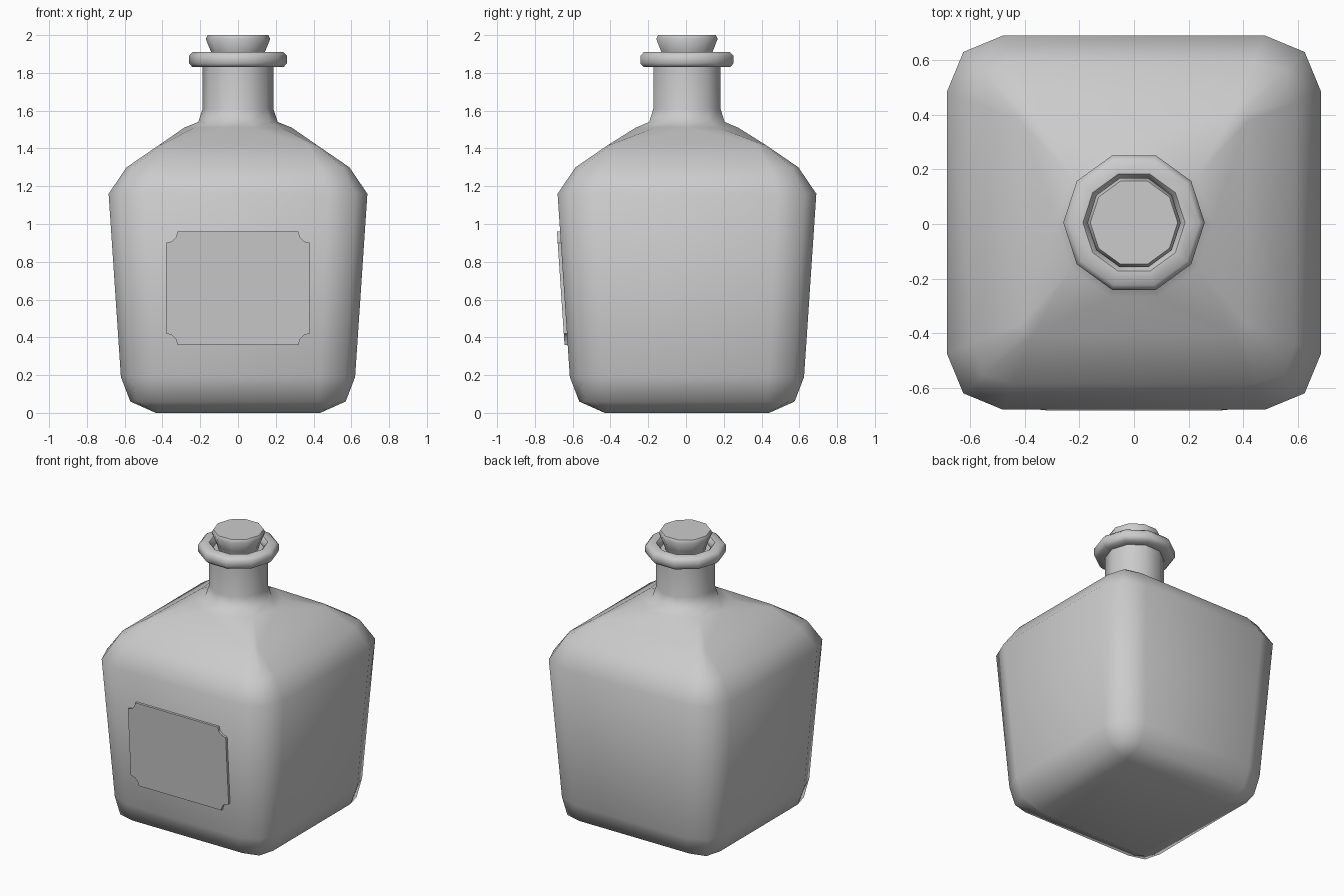
import bpy, bmesh
from math import sin, cos, pi, atan2

if "Cube" in bpy.data.objects:
    bpy.data.objects.remove(bpy.data.objects["Cube"])

CY = 0.005   # the bottle sits a hair behind centre to balance the label


def finish(bm, name, angle=50):
    bmesh.ops.recalc_face_normals(bm, faces=bm.faces)
    mesh = bpy.data.meshes.new(name)
    bm.to_mesh(mesh)
    bm.free()
    ob = bpy.data.objects.new(name, mesh)
    bpy.context.collection.objects.link(ob)
    bpy.ops.object.select_all(action='DESELECT')
    ob.select_set(True)
    bpy.context.view_layer.objects.active = ob
    bpy.ops.object.shade_smooth_by_angle(angle=angle * pi / 180)
    return ob


def ring(bm, pts, z):
    return [bm.verts.new((x, y + CY, z)) for x, y in pts]


def circle(r, n=10):
    return [(r * cos(2 * pi * i / n), r * sin(2 * pi * i / n)) for i in range(n)]


def rounded_square(half, mid, flat):
    # three points per corner, turned round the four corners
    pts = []
    for k in range(4):
        c, s = round(cos(k * pi / 2)), round(sin(k * pi / 2))
        for x, y in ((half, flat), (mid, mid), (flat, half)):
            pts.append((x * c - y * s, x * s + y * c))
    return pts


def skin(bm, rings, closed=False):
    pairs = list(zip(rings, rings[1:]))
    if closed:
        pairs.append((rings[-1], rings[0]))
    for a, b in pairs:
        n = len(a)
        for i in range(n):
            j = (i + 1) % n
            bm.faces.new((a[i], a[j], b[j], b[i]))


def zip_rings(bm, a, b):
    # joins two rings with different point counts, advancing by angle
    ang = lambda i, n, off: 2 * pi * i / n + off
    na, nb = len(a), len(b)
    aa = [atan2(v.co.y - CY, v.co.x) % (2 * pi) for v in a] 
    bb = [ang(i, nb, 0) for i in range(nb)]
    aa.append(aa[0] + 2 * pi)
    bb.append(2 * pi)
    i = j = 0
    while i < na or j < nb:
        if j >= nb or (i < na and aa[i + 1] + aa[i] <= bb[j + 1] + bb[j]):
            bm.faces.new((a[i], a[(i + 1) % na], b[j % nb]))
            i += 1
        else:
            bm.faces.new((a[i % na], b[(j + 1) % nb], b[j]))
            j += 1


# Square bottle body, shoulders and round neck
bm = bmesh.new()
sections = [  # z, half width, corner point, flat half length
    (0.0, 0.435, 0.43, 0.425),
    (0.06, 0.57, 0.54, 0.43),
    (0.19, 0.62, 0.565, 0.43),
    (1.16, 0.685, 0.625, 0.48),
    (1.30, 0.59, 0.555, 0.44),
    (1.42, 0.415, 0.405, 0.37),
]
body = [ring(bm, rounded_square(h, m, f), z) for z, h, m, f in sections]
skin(bm, body)
bm.faces.new(body[0])
neck = [ring(bm, circle(r), z) for r, z in
        ((0.285, 1.51), (0.21, 1.54), (0.187, 1.61), (0.187, 1.86))]
skin(bm, neck)
bm.faces.new(neck[-1])
zip_rings(bm, body[-1], neck[0])
finish(bm, "bottle", 62)

# Rolled lip
bm = bmesh.new()
lip = [ring(bm, circle(r), z) for r, z in
       ((0.17, 1.85), (0.187, 1.83), (0.24, 1.83), (0.259, 1.85),
        (0.259, 1.89), (0.24, 1.91), (0.187, 1.91), (0.17, 1.89))]
skin(bm, lip, closed=True)
finish(bm, "lip")

# Tapered stopper
bm = bmesh.new()
cork = [ring(bm, circle(r), z) for r, z in
        ((0.12, 1.84), (0.142, 1.91), (0.171, 1.98), (0.16, 2.0))]
skin(bm, cork)
bm.faces.new(cork[0])
bm.faces.new(cork[-1])
finish(bm, "stopper")

# Label plate with scooped corners, leaning with the front wall
bm = bmesh.new()
W, H, ZC, R = 0.38, 0.30, 0.66, 0.06
outline = []
for sx, sz, start in ((1, 1, 1.5), (-1, 1, 0), (-1, -1, 0.5), (1, -1, 1)):
    for k in range(4):
        a = (start - k / 6) * pi
        outline.append((sx * W + R * cos(a), ZC + sz * H + R * sin(a)))
layers = []
for depth in (0.0, 0.024):
    layers.append([bm.verts.new((x, -0.602 - 0.067 * z + CY - depth + 0.002, z))
                   for x, z in outline])
skin(bm, layers)
for layer in layers:
    bm.faces.new(layer)
finish(bm, "label", 30)
